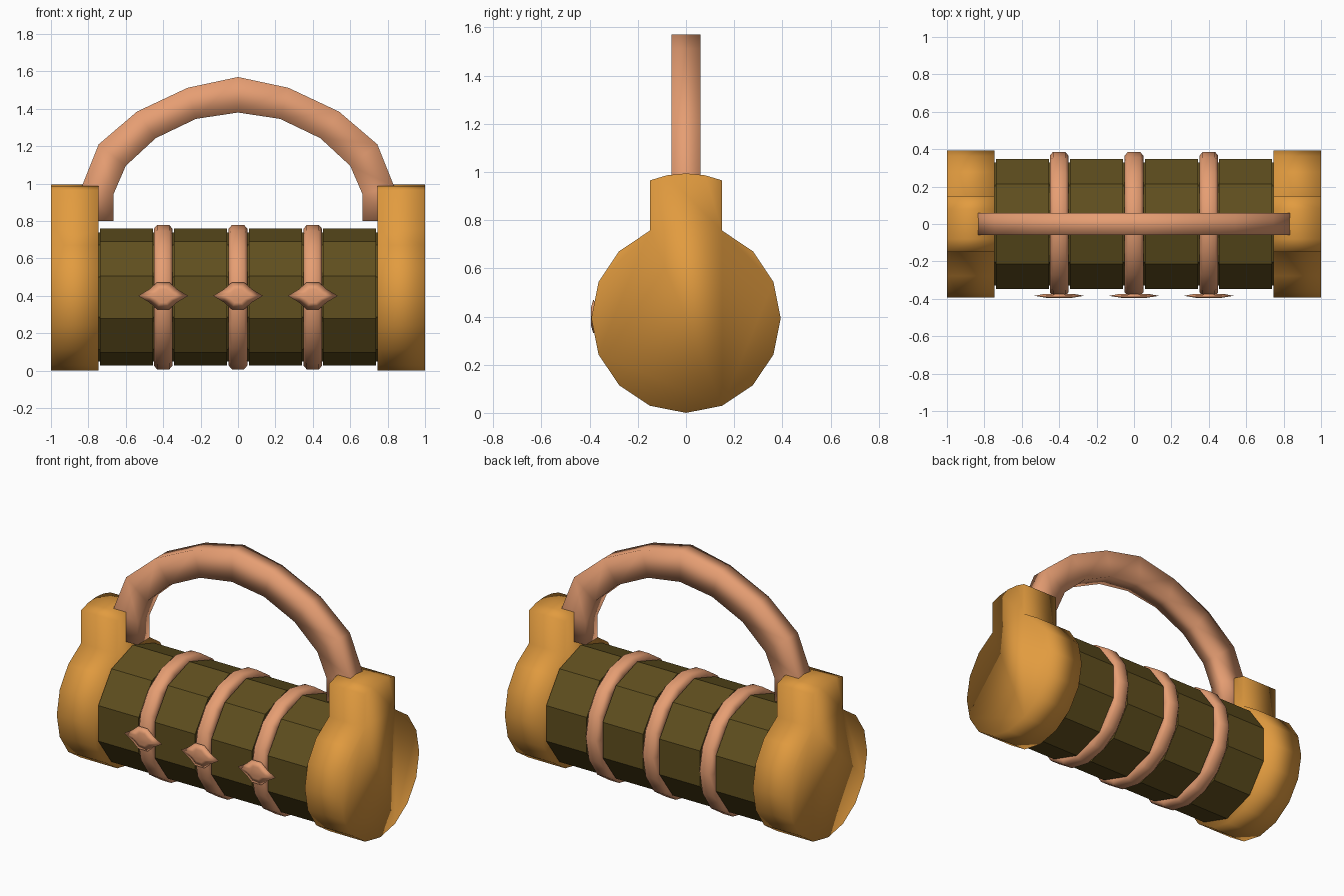
import bpy, bmesh, math
from mathutils import Vector

if "Cube" in bpy.data.objects:
    bpy.data.objects.remove(bpy.data.objects["Cube"])

AXIS_Z = 0.393


def material(name, color):
    m = bpy.data.materials.new(name)
    m.diffuse_color = (*color, 1)
    m.use_nodes = True
    m.node_tree.nodes["Principled BSDF"].inputs["Base Color"].default_value = m.diffuse_color
    return m


GOLD = material("gold", (0.76, 0.33, 0.05))
COPPER = material("copper", (0.79, 0.34, 0.17))
OLIVE = material("olive", (0.115, 0.077, 0.013))


def loft(name, rings, mat, smooth=None, closed=False):
    """Skin a list of equal-length point rings; cap the ends unless closed."""
    bm = bmesh.new()
    loops = [[bm.verts.new(p) for p in ring] for ring in rings]
    n = len(loops[0])
    pairs = list(zip(loops, loops[1:]))
    if closed:
        pairs.append((loops[-1], loops[0]))
    for a, b in pairs:
        for i in range(n):
            j = (i + 1) % n
            bm.faces.new((a[i], a[j], b[j], b[i]))
    if not closed:
        bm.faces.new(loops[0])
        bm.faces.new(loops[-1])
    bmesh.ops.recalc_face_normals(bm, faces=bm.faces)
    mesh = bpy.data.meshes.new(name)
    bm.to_mesh(mesh)
    bm.free()
    ob = bpy.data.objects.new(name, mesh)
    bpy.context.collection.objects.link(ob)
    mesh.materials.append(mat)
    if smooth:
        bpy.ops.object.select_all(action='DESELECT')
        bpy.context.view_layer.objects.active = ob
        ob.select_set(True)
        bpy.ops.object.shade_smooth_by_angle(angle=math.radians(smooth))
    return ob


def disc(x, r, sides, start=0.0):
    """Polygon around the barrel axis at position x."""
    angles = [start + 2 * math.pi * i / sides for i in range(sides)]
    return [(x, r * math.cos(a), AXIS_Z + r * math.sin(a)) for a in angles]


# End caps: 16-sided disc with the top vertex replaced by a raised tab
cap_profile = []
for i in range(5, 20):
    a = math.radians(22.5 * i)
    cap_profile.append((0.393 * math.cos(a), AXIS_Z + 0.393 * math.sin(a)))
cap_profile += [(0.15, 0.965), (0.08, 0.986), (0, 0.994), (-0.08, 0.986), (-0.15, 0.965)]
for side, label in ((-1, "left"), (1, "right")):
    loft(label + "_end_cap",
         [[(side * x, y, z) for y, z in cap_profile] for x in (0.745, 1.0)],
         GOLD, smooth=180)

# Inner core that the dials turn on
loft("core", [disc(x, 0.345, 10, math.radians(18)) for x in (-0.76, 0.76)], OLIVE)

# Ten-sided dials
for k, x in enumerate((-0.597, -0.2, 0.2, 0.597)):
    loft(f"dial_{k + 1}",
         [disc(x + dx, 0.366, 10, math.radians(18)) for dx in (-0.142, 0.142)], OLIVE)

# Divider rings with a pointed marker on the front of each
ring_section = [(-0.05, 0.32), (-0.05, 0.365), (-0.033, 0.386),
                (0.033, 0.386), (0.05, 0.365), (0.05, 0.32)]
marker_outline = [(-0.133, 0), (-0.075, 0.035), (-0.033, 0.072), (0.033, 0.072),
                  (0.075, 0.035), (0.133, 0), (0.075, -0.035), (0.033, -0.072),
                  (-0.033, -0.072), (-0.075, -0.035)]
for k, x in enumerate((-0.4, 0.0, 0.4)):
    loft(f"divider_ring_{k + 1}",
         [disc(x + dx, r, 16) for dx, r in ring_section], COPPER, smooth=180, closed=True)
    loft(f"marker_{k + 1}",
         [[(x + s * px, y, 0.4 + s * pz) for px, pz in marker_outline]
          for y, s in ((-0.374, 0.6), (-0.384, 1.0), (-0.395, 0.5))],
         COPPER, smooth=180)

# Shackle: flat bar section swept between an outer and an inner outline
half = [((0.84, 0.80), (0.665, 0.80)), ((0.835, 0.985), (0.665, 0.945)),
        ((0.745, 1.21), (0.60, 1.095)), ((0.54, 1.385), (0.44, 1.243)),
        ((0.27, 1.512), (0.225, 1.346))]
stations = half + [((0, 1.57), (0, 1.38))]
stations += [((-o[0], o[1]), (-i[0], i[1])) for o, i in reversed(half)]
bar = [(-1, 0.06), (1, 0.06), (1, -0.06), (-1, -0.06)]
rings = []
for o, i in stations:
    outer, inner = Vector((o[0], 0, o[1])), Vector((i[0], 0, i[1]))
    mid, arm = (outer + inner) / 2, (outer - inner) / 2
    rings.append([mid + arm * t + Vector((0, y, 0)) for t, y in bar])
loft("shackle", rings, COPPER, smooth=180)
